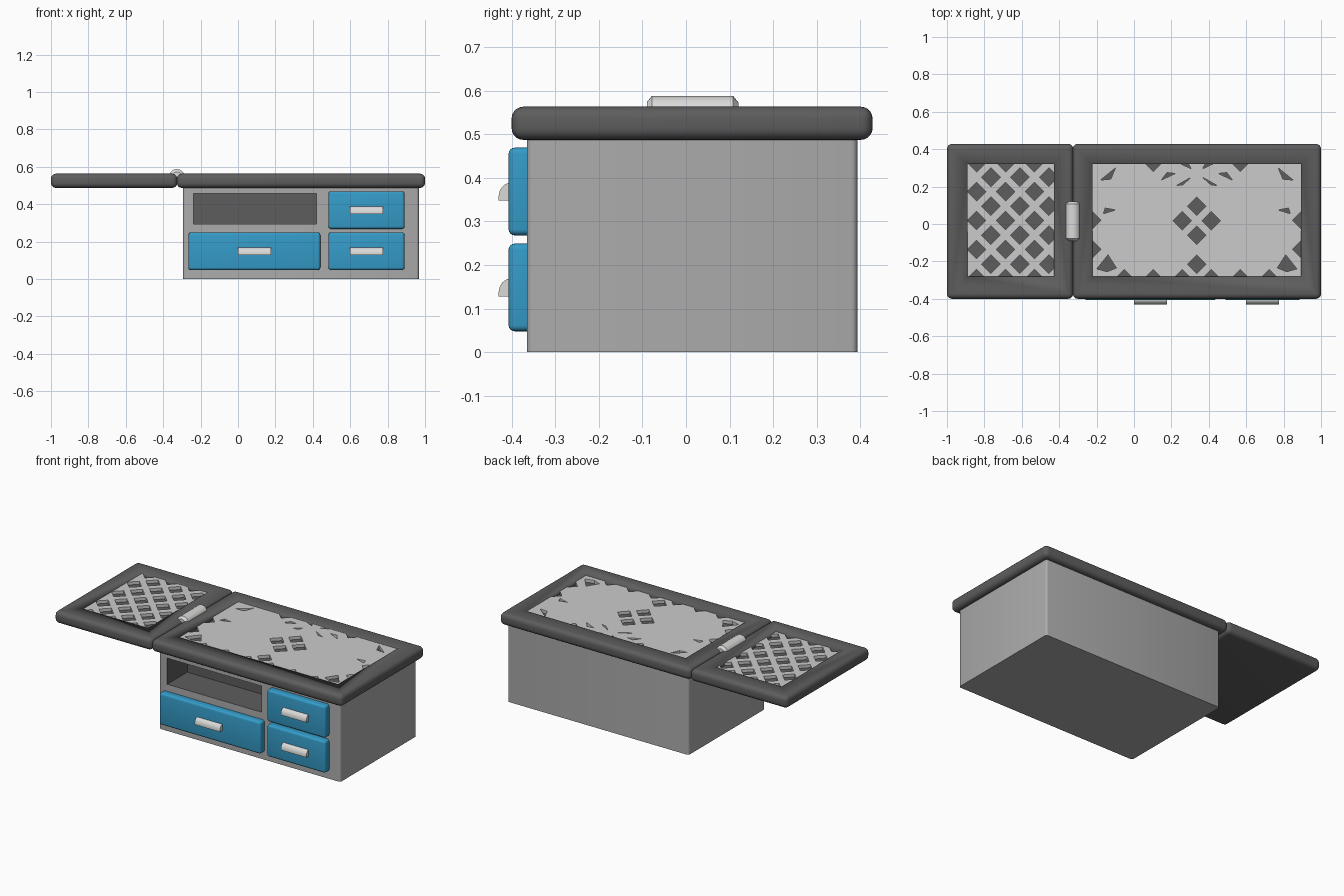
import bpy, bmesh, math
from mathutils import Vector

if "Cube" in bpy.data.objects:
    bpy.data.objects.remove(bpy.data.objects["Cube"])


def mat(name, c):
    m = bpy.data.materials.new(name)
    m.diffuse_color = (*c, 1)
    m.use_nodes = True
    m.node_tree.nodes["Principled BSDF"].inputs["Base Color"].default_value = m.diffuse_color
    return m


GREY = mat("body grey", (0.41, 0.41, 0.41))
DARK = mat("dark grey", (0.11, 0.11, 0.11))
PANEL = mat("panel light grey", (0.6, 0.6, 0.6))
METAL = mat("handle silver", (0.7, 0.7, 0.69))
BLUE = mat("drawer blue", (0.035, 0.33, 0.58))


def finish(name, bm, m, smooth=True):
    bmesh.ops.recalc_face_normals(bm, faces=bm.faces)
    me = bpy.data.meshes.new(name)
    bm.to_mesh(me)
    bm.free()
    ob = bpy.data.objects.new(name, me)
    bpy.context.collection.objects.link(ob)
    me.materials.append(m)
    if smooth:
        activate(ob)
        bpy.ops.object.shade_smooth_by_angle(angle=math.radians(35))
    return ob


def activate(ob):
    bpy.ops.object.select_all(action='DESELECT')
    ob.select_set(True)
    bpy.context.view_layer.objects.active = ob


def box(name, x, y, z, m, bevel=0, seg=4, vertical_only=False):
    bm = bmesh.new()
    bmesh.ops.create_cube(bm, size=1)
    for v in bm.verts:
        v.co = Vector([r[0] if c < 0 else r[1] for c, r in zip(v.co, (x, y, z))])
    if bevel:
        edges = [e for e in bm.edges if not vertical_only or
                 abs(e.verts[0].co.z - e.verts[1].co.z) > 0.01]
        bmesh.ops.bevel(bm, geom=edges, offset=bevel, segments=seg,
                        profile=0.5, affect='EDGES')
    return finish(name, bm, m)


def prisms(bm, polys, axis, a, b):
    """Extrude closed 2D polygons between a and b along axis (x or z)."""
    for p in polys:
        put = (lambda u, v, t: (t, u, v)) if axis == 'x' else (lambda u, v, t: (u, v, t))
        lo = [bm.verts.new(put(u, v, a)) for u, v in p]
        hi = [bm.verts.new(put(u, v, b)) for u, v in p]
        bm.faces.new(lo)
        bm.faces.new(hi)
        for i in range(len(p)):
            j = (i + 1) % len(p)
            bm.faces.new((lo[i], lo[j], hi[j], hi[i]))


def cut(ob, cutter):
    activate(ob)
    mod = ob.modifiers.new("cut", 'BOOLEAN')
    mod.operation = 'DIFFERENCE'
    mod.solver = 'EXACT'
    mod.object = cutter
    bpy.ops.object.modifier_apply(modifier=mod.name)
    bpy.data.objects.remove(cutter)


# cabinet body with an open shelf lined in dark grey
body = box("cabinet_body", (-0.293, 0.967), (-0.365, 0.393), (0, 0.5), GREY, 0.014, 3, True)
cut(body, box("shelf_cutter", (-0.237, 0.42), (-0.6, -0.165), (0.293, 0.457), DARK))
while len(body.data.materials) < 2:
    body.data.materials.append(DARK)
body.data.materials[0], body.data.materials[1] = GREY, DARK
for f in body.data.polygons:
    c = f.center
    inside = -0.24 < c.x < 0.425 and -0.36 < c.y < -0.15 and 0.29 < c.z < 0.46
    f.material_index = 1 if inside else 0

# top slabs, each with a recess for the perforated panel
PY = (-0.282, 0.32)
MAIN, SIDE = (-0.222, 0.893), (-0.89, -0.428)
for name, x, px in (("main_top", (-0.327, 1.0), MAIN), ("side_top", (-1.0, -0.325), SIDE)):
    slab = box(name, x, (-0.4, 0.428), (0.487, 0.563), DARK, 0.027, 5)
    cut(slab, box("recess_cutter", px, PY, (0.535, 0.7), DARK))

S, H = 0.155, 0.05      # lattice spacing, diamond half diagonal


def diamond(x, y):
    return [(x - H, y), (x, y - H), (x + H, y), (x, y + H)]


def panel(name, px, holes):
    plate = box(name, px, PY, (0.534, 0.554), PANEL)
    bm = bmesh.new()
    prisms(bm, holes, 'z', 0.5, 0.6)
    cut(plate, finish("hole_cutter", bm, PANEL, False))
    activate(plate)
    bpy.ops.object.shade_flat()


# side panel: full diamond lattice
holes = [diamond(-0.765 + i * S, 0.25 - j * S) for i in range(3) for j in range(4)]
holes += [diamond(-0.842 + i * S, 0.328 - j * S) for i in range(3) for j in range(5)]
panel("side_lattice", SIDE, holes)

# main panel: centre cluster, edge notches and slivers, mirrored about the middle
CX = 0.336
holes = [diamond(CX, 0.095), diamond(CX, -0.06), diamond(CX, -0.215)]
half = [diamond(0.5 * S, 0.0175), diamond(1.5 * S, 0.33)]
half += [diamond((i + 0.5) * S, -0.293) for i in range(3)]
half += [diamond(3.5 * S + 0.02, -0.135), diamond(3.5 * S + 0.02, 0.02)]
half += [[(0.43, -0.235), (0.48, -0.255), (0.535, -0.24), (0.475, -0.165)],
         [(0.435, 0.3), (0.515, 0.235), (0.46, 0.24)],
         [(0.435, 0.075), (0.5, 0.055), (0.49, 0.085)],
         [(0.05, 0.33), (0.03, 0.295), (0.105, 0.33)],
         [(0.03, 0.25), (0.11, 0.205), (0.075, 0.21)],
         [(0.115, 0.27), (0.19, 0.235), (0.16, 0.275)]]
for s in (-1, 1):
    holes += [[(CX + s * u, v) for u, v in p] for p in half]
panel("main_lattice", MAIN, holes)

# hinge barrel across the joint of the two tops
bm = bmesh.new()
R, N = 0.04, 24
ring = [(math.cos(2 * math.pi * i / N), math.sin(2 * math.pi * i / N)) for i in range(N)]
loops = [[bm.verts.new((-0.327 + r * c, y, 0.548 + r * s)) for c, s in ring]
         for y, r in ((-0.09, 0.025), (-0.078, R), (0.108, R), (0.12, 0.025))]
for a, b in zip(loops, loops[1:]):
    for i in range(N):
        j = (i + 1) % N
        bm.faces.new((a[i], a[j], b[j], b[i]))
bm.faces.new(loops[0])
bm.faces.new(loops[-1])
finish("hinge_barrel", bm, METAL)

# drawers with quarter-round pulls
for name, x, z in (("wide_drawer", (-0.265, 0.44), 0.048),
                   ("lower_drawer", (0.484, 0.89), 0.048),
                   ("upper_drawer", (0.484, 0.89), 0.268)):
    box(name, x, (-0.407, -0.35), (z, z + 0.201), BLUE, 0.014, 4)
    mid = sum(x) / 2
    prof = [(-0.4, z + 0.08), (-0.43, z + 0.08)]
    prof += [(-0.402 - 0.028 * math.cos(t), z + 0.087 + 0.034 * math.sin(t))
             for t in [math.pi / 2 * i / 6 for i in range(7)]]
    prof.append((-0.4, z + 0.121))
    bm = bmesh.new()
    prisms(bm, [prof], 'x', mid - 0.088, mid + 0.088)
    finish(name + "_handle", bm, METAL)
